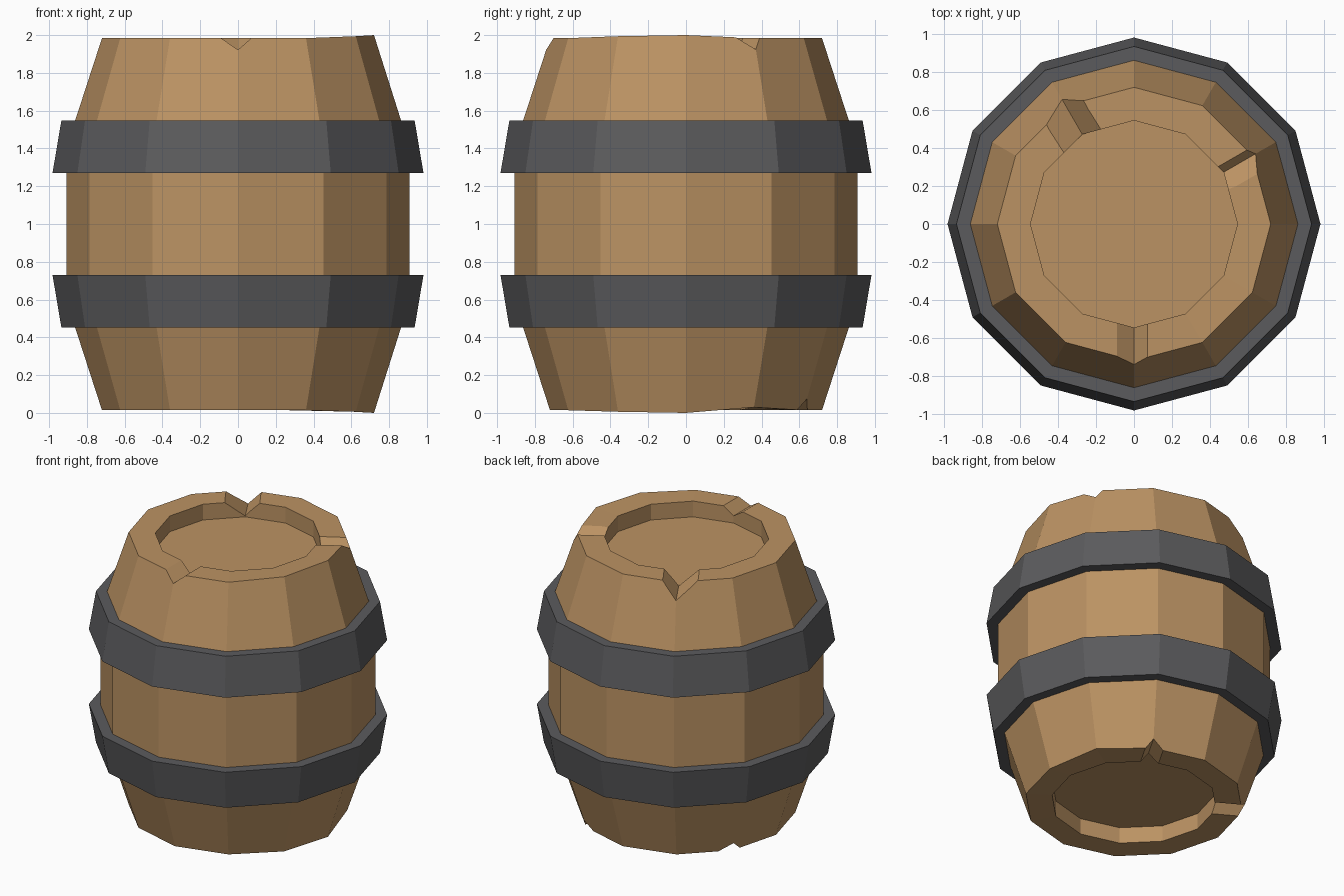
import bpy, bmesh
from math import sin, cos, radians

if "Cube" in bpy.data.objects:
    bpy.data.objects.remove(bpy.data.objects["Cube"])

SIDES = 12


def material(name, rgb):
    m = bpy.data.materials.new(name)
    m.diffuse_color = (*rgb, 1)
    m.use_nodes = True
    m.node_tree.nodes["Principled BSDF"].inputs["Base Color"].default_value = m.diffuse_color
    return m


wood = material("wood", (0.50, 0.29, 0.125))
iron = material("iron", (0.105, 0.105, 0.11))


def make_object(name, bm, mat=None):
    bmesh.ops.recalc_face_normals(bm, faces=bm.faces)
    me = bpy.data.meshes.new(name)
    bm.to_mesh(me)
    bm.free()
    ob = bpy.data.objects.new(name, me)
    bpy.context.collection.objects.link(ob)
    if mat:
        me.materials.append(mat)
    return ob


def lathe(profile, closed):
    """Spin (radius, z) points into flat sides; open profiles get end caps."""
    bm = bmesh.new()
    rings = []
    for r, z in profile:
        rings.append([bm.verts.new((r * cos(radians(i * 360 / SIDES)),
                                    r * sin(radians(i * 360 / SIDES)), z))
                      for i in range(SIDES)])
    pairs = list(zip(rings, rings[1:]))
    if closed:
        pairs.append((rings[-1], rings[0]))
    for a, b in pairs:
        for i in range(SIDES):
            j = (i + 1) % SIDES
            bm.faces.new((a[i], a[j], b[j], b[i]))
    if not closed:
        bm.faces.new(rings[0])
        bm.faces.new(rings[-1])
    return bm, rings


# Wooden body with a recessed lid at both ends
bm, rings = lathe([(0.545, 0.13), (0.545, 0.014), (0.72, 0.014), (0.907, 0.59),
                   (0.907, 1.41), (0.72, 1.984), (0.545, 1.984), (0.545, 1.87)], False)
# Slightly uneven rims
rings[5][0].co.z = 2.0
rings[5][11].co.z = 1.994
rings[2][0].co.z = 0.0
rings[2][11].co.z = 0.006
rings[2][1].co.z = 0.03
body = make_object("barrel_body", bm, wood)


def notch(angle, left, right, depth, top=True):
    """Cut a radial V groove in a rim; left/right are its half widths."""
    c, s = cos(radians(angle)), sin(radians(angle))
    up = 1 if top else -1
    rim = 1.984 if top else 0.014
    bm = bmesh.new()
    ends = []
    for u in (0.47, 0.85):
        d = min(depth, 0.105) if u < 0.6 else depth
        tri = [(-2 * right, d), (2 * left, d), (0, -d)]
        ends.append([bm.verts.new((u * c - t * s, u * s + t * c, rim + up * h))
                     for t, h in tri])
    a, b = ends
    bm.faces.new(a)
    bm.faces.new(b)
    for i in range(3):
        j = (i + 1) % 3
        bm.faces.new((a[i], a[j], b[j], b[i]))
    cutter = make_object("notch_cutter", bm)
    cutter.hide_render = True
    mod = body.modifiers.new("notch", 'BOOLEAN')
    mod.operation = 'DIFFERENCE'
    mod.solver = 'EXACT'
    mod.object = cutter
    bpy.context.view_layer.objects.active = body
    bpy.ops.object.modifier_apply(modifier=mod.name)
    bpy.data.objects.remove(cutter)


# Chips in the top and bottom rims
notch(270, 0.07, 0.09, 0.062)
notch(30, 0.04, 0.09, 0.06)
notch(120, 0.13, 0.10, 0.12)
notch(60, 0.07, 0.05, 0.06, top=False)
notch(150, 0.06, 0.09, 0.06, top=False)

# Iron hoops, each flaring toward the middle of the barrel
for name, z_end, z_mid in (("lower_hoop", 0.452, 0.73), ("upper_hoop", 1.548, 1.27)):
    bm, _ = lathe([(0.84, z_end), (0.935, z_end), (0.982, z_mid), (0.88, z_mid)], True)
    make_object(name, bm, iron)
